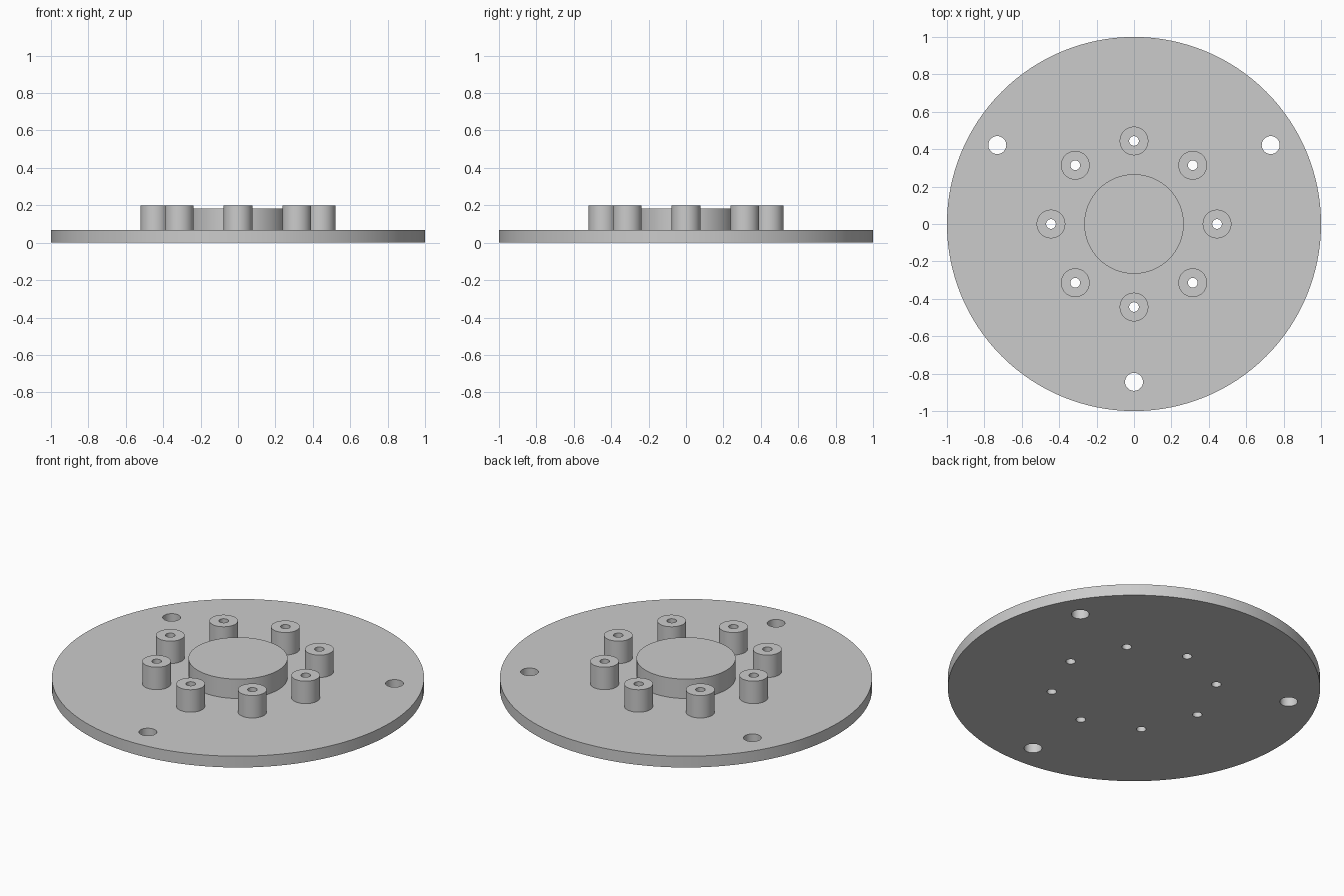
import bpy
import bmesh
from math import cos, sin, pi, radians
from mathutils import Matrix

PLATE_TOP, HUB_TOP, BOSS_TOP = 0.067, 0.182, 0.2
BOSS_RING, BOSS_R, BORE_R = 0.444, 0.077, 0.026
MOUNT_RING, MOUNT_R = 0.844, 0.048

default = bpy.data.objects.get("Cube")
if default:
    bpy.data.objects.remove(default, do_unlink=True)

grey = bpy.data.materials.new("plain grey")
grey.use_nodes = True
colour = (0.6, 0.6, 0.6, 1)
grey.diffuse_color = colour
grey.node_tree.nodes["Principled BSDF"].inputs["Base Color"].default_value = colour


def finish(bm, name):
    bmesh.ops.recalc_face_normals(bm, faces=bm.faces)
    mesh = bpy.data.meshes.new(name)
    bm.to_mesh(mesh)
    bm.free()
    mesh.materials.append(grey)
    obj = bpy.data.objects.new(name, mesh)
    bpy.context.collection.objects.link(obj)
    return obj


def add_cylinder(bm, radius, bottom, top, x=0, y=0, sides=64):
    bmesh.ops.create_cone(bm, cap_ends=True, segments=sides, radius1=radius,
                          radius2=radius, depth=top - bottom,
                          matrix=Matrix.Translation((x, y, (bottom + top) / 2)))


def ring_points(count, radius, start):
    angles = [radians(start) + 2 * pi * i / count for i in range(count)]
    return [(radius * cos(a), radius * sin(a)) for a in angles]


def shade(obj):
    bpy.ops.object.select_all(action="DESELECT")
    obj.select_set(True)
    bpy.context.view_layer.objects.active = obj
    bpy.ops.object.shade_smooth_by_angle(angle=radians(35))


# Round base plate
bm = bmesh.new()
add_cylinder(bm, 1, 0, PLATE_TOP, sides=128)
plate = finish(bm, "base_plate")

# Cutters for the mounting holes and the boss bores
bm = bmesh.new()
for x, y in ring_points(3, MOUNT_RING, -90):
    add_cylinder(bm, MOUNT_R, -0.1, 0.3, x, y, 48)
for x, y in ring_points(8, BOSS_RING, 0):
    add_cylinder(bm, BORE_R, -0.1, 0.3, x, y, 32)
cutter = finish(bm, "hole_cutter")
cutter.hide_render = True

# Drill the plate
drill = plate.modifiers.new("holes", "BOOLEAN")
drill.operation = "DIFFERENCE"
drill.solver = "EXACT"
drill.object = cutter
bpy.context.view_layer.objects.active = plate
bpy.ops.object.modifier_apply(modifier=drill.name)
bpy.data.objects.remove(cutter, do_unlink=True)
shade(plate)

# Central hub
bm = bmesh.new()
add_cylinder(bm, 0.266, PLATE_TOP, HUB_TOP, sides=96)
shade(finish(bm, "central_hub"))

# Ring of hollow screw bosses, each a spun rectangular section
section = [(BORE_R, PLATE_TOP), (BOSS_R, PLATE_TOP), (BOSS_R, BOSS_TOP), (BORE_R, BOSS_TOP)]
for i, (x, y) in enumerate(ring_points(8, BOSS_RING, 0)):
    bm = bmesh.new()
    verts = [bm.verts.new((r, 0, z)) for r, z in section]
    edges = [bm.edges.new((verts[j - 1], verts[j])) for j in range(4)]
    bmesh.ops.spin(bm, geom=verts + edges, cent=(0, 0, 0), axis=(0, 0, 1),
                   angle=2 * pi, steps=32, use_merge=True)
    bmesh.ops.remove_doubles(bm, verts=bm.verts, dist=0.0001)
    bmesh.ops.translate(bm, verts=bm.verts, vec=(x, y, 0))
    shade(finish(bm, f"screw_boss_{i + 1}"))
